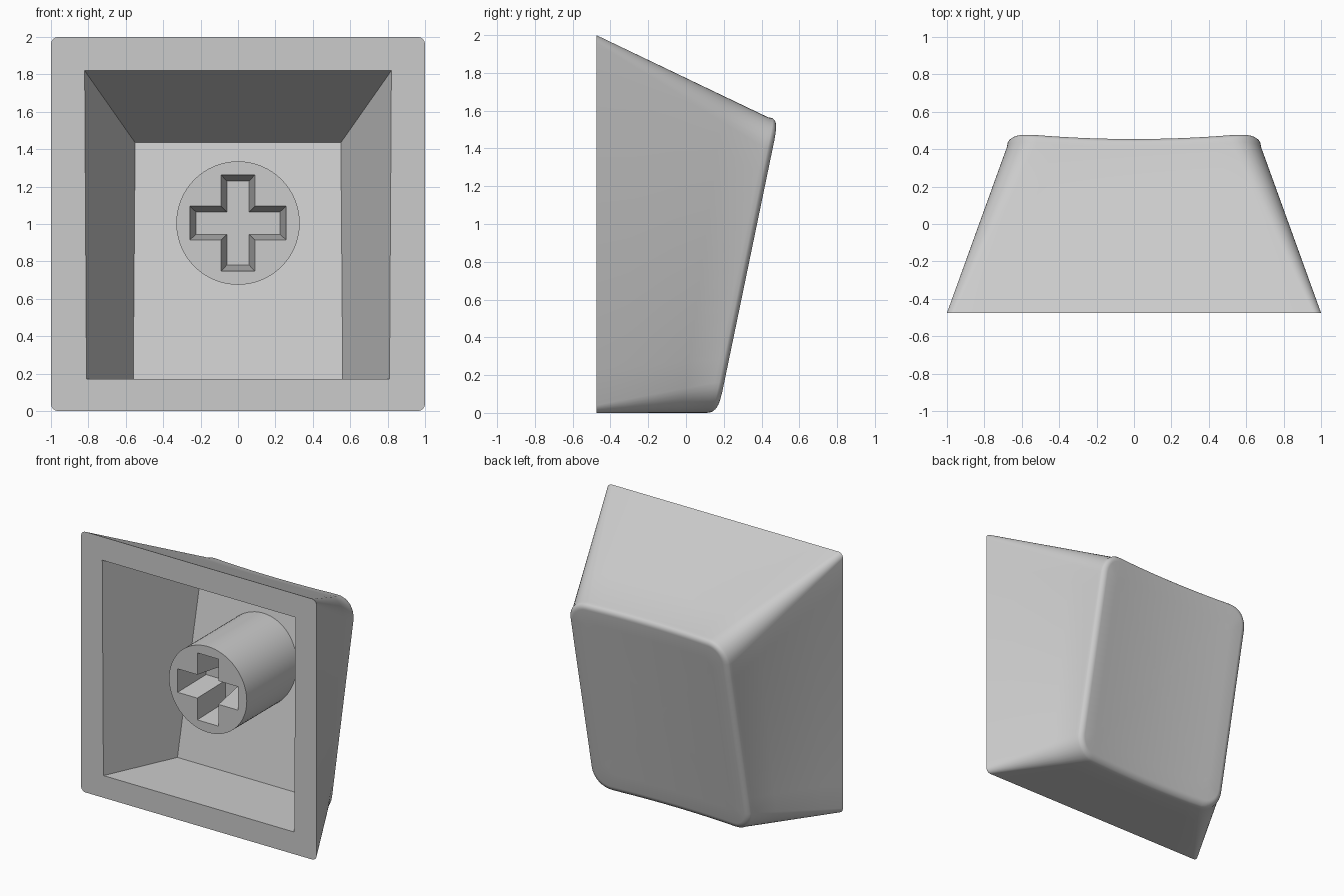
import bpy, bmesh, math

cube = bpy.data.objects.get("Cube")
if cube:
    bpy.data.objects.remove(cube)

BASE_Y = -0.475
SLOPE = 0.207            # tilt of the finger face
FILLET = 0.05
DISH = 0.03

mat = bpy.data.materials.new("light_grey")
mat.use_nodes = True
GREY = (0.6, 0.6, 0.6, 1)
mat.diffuse_color = GREY
mat.node_tree.nodes["Principled BSDF"].inputs["Base Color"].default_value = GREY


def rounded_rect(hx, z0, z1, r, arc=8, side=10):
    """Closed outline of (x, z) points with evenly divided sides."""
    corners = [(hx - r, z1 - r, 0), (-hx + r, z1 - r, 90),
               (-hx + r, z0 + r, 180), (hx - r, z0 + r, 270)]
    arcs = []
    for cx, cz, start in corners:
        angles = [math.radians(start + 90 * i / arc) for i in range(arc + 1)]
        arcs.append([(cx + r * math.cos(a), cz + r * math.sin(a)) for a in angles])
    pts = []
    for i, a in enumerate(arcs):
        p, q = a[-1], arcs[(i + 1) % 4][0]
        pts += a
        pts += [(p[0] + (q[0] - p[0]) * k / side, p[1] + (q[1] - p[1]) * k / side)
                for k in range(1, side)]
    return pts


def add_ring(bm, pts):
    return [bm.verts.new(p) for p in pts]


def skin(bm, a, b):
    n = len(a)
    for i in range(n):
        bm.faces.new((a[i], a[(i + 1) % n], b[(i + 1) % n], b[i]))


def fill_between(bm, outer, inner):
    """Flat face with a hole, facing the front."""
    edges = [bm.edges.get((r[i], r[(i + 1) % len(r)]))
             for r in (outer, inner) for i in range(len(r))]
    bmesh.ops.triangle_fill(bm, use_beauty=True, edges=edges, normal=(0, -1, 0))


def finish(bm, name):
    bmesh.ops.recalc_face_normals(bm, faces=bm.faces)
    mesh = bpy.data.meshes.new(name)
    bm.to_mesh(mesh)
    bm.free()
    mesh.materials.append(mat)
    obj = bpy.data.objects.new(name, mesh)
    bpy.context.collection.objects.link(obj)
    bpy.ops.object.select_all(action="DESELECT")
    obj.select_set(True)
    bpy.context.view_layer.objects.active = obj
    bpy.ops.object.shade_smooth_by_angle(angle=math.radians(35))


def face_y(x, z):
    """Tilted finger face with a shallow trough along its length."""
    return 0.169 + SLOPE * z - DISH * max(0, 1 - (x / 0.62) ** 2)


def floor_y(z):
    return 0.03 + SLOPE * z


# Shell: tapered walls, rounded lip, dished face
bm = bmesh.new()
base = [(x, BASE_Y, z) for x, z in rounded_rect(1, 0, 2, 0.04)]
lip = [(x, face_y(x, z) - FILLET, z) for x, z in rounded_rect(0.68, 0, 1.565, 0.16)]
rings = []
for i in range(5):
    t = i / 4
    rings.append(add_ring(bm, [[p + (q - p) * t for p, q in zip(a, b)]
                               for a, b in zip(base, lip)]))
START = math.radians(15)
for i in range(1, 7):
    a = START + (math.pi / 2 - START) * i / 6
    inset = FILLET * (math.cos(START) - math.cos(a))
    drop = FILLET * (1 - math.sin(a))
    outline = rounded_rect(0.68 - inset, inset, 1.565 - inset, 0.16 - inset)
    rings.append(add_ring(bm, [(x, face_y(x, z) - drop, z) for x, z in outline]))
MID_Z = 1.565 / 2
for s in (0.85, 0.7, 0.5, 0.3, 0.12):
    scaled = [(x * s, MID_Z + (z - MID_Z) * s) for x, z in outline]
    rings.append(add_ring(bm, [(x, face_y(x, z), z) for x, z in scaled]))
for a, b in zip(rings, rings[1:]):
    skin(bm, a, b)
centre = bm.verts.new((0, face_y(0, MID_Z), MID_Z))
last = rings[-1]
for i, v in enumerate(last):
    bm.faces.new((v, last[(i + 1) % len(last)], centre))

# Hollow inside with a sloped floor, joined to the shell by the flat rim
mouth = add_ring(bm, [(-0.81, BASE_Y, 0.17), (0.81, BASE_Y, 0.17),
                      (0.82, BASE_Y, 1.82), (-0.82, BASE_Y, 1.82)])
floor = add_ring(bm, [(x, floor_y(z), z) for x, z in
                      ((-0.56, 0.17), (0.56, 0.17), (0.55, 1.435), (-0.55, 1.435))])
skin(bm, mouth, floor)
bm.faces.new(floor)
fill_between(bm, rings[0], mouth)
finish(bm, "cap_shell")


# Stem: round post with a tapered cross-shaped socket
def cross(reach, half, y):
    quarter = [(reach, -half), (reach, half), (half, half)]
    pts = []
    for k in range(4):
        c, s = round(math.cos(k * math.pi / 2)), round(math.sin(k * math.pi / 2))
        pts += [(x * c - z * s, y, 1.005 + x * s + z * c) for x, z in quarter]
    return pts


bm = bmesh.new()
STEM_Y = -0.365
circle = [(0.33 * math.cos(a), 1.005 + 0.33 * math.sin(a))
          for a in (math.tau * i / 64 for i in range(64))]
front = add_ring(bm, [(x, STEM_Y, z) for x, z in circle])
back = add_ring(bm, [(x, floor_y(z) + 0.02, z) for x, z in circle])
skin(bm, front, back)
bm.faces.new(back)
socket = add_ring(bm, cross(0.257, 0.09, STEM_Y))
socket_end = add_ring(bm, cross(0.225, 0.06, STEM_Y + 0.3))
skin(bm, socket, socket_end)
bm.faces.new(socket_end)
fill_between(bm, front, socket)
finish(bm, "stem")
